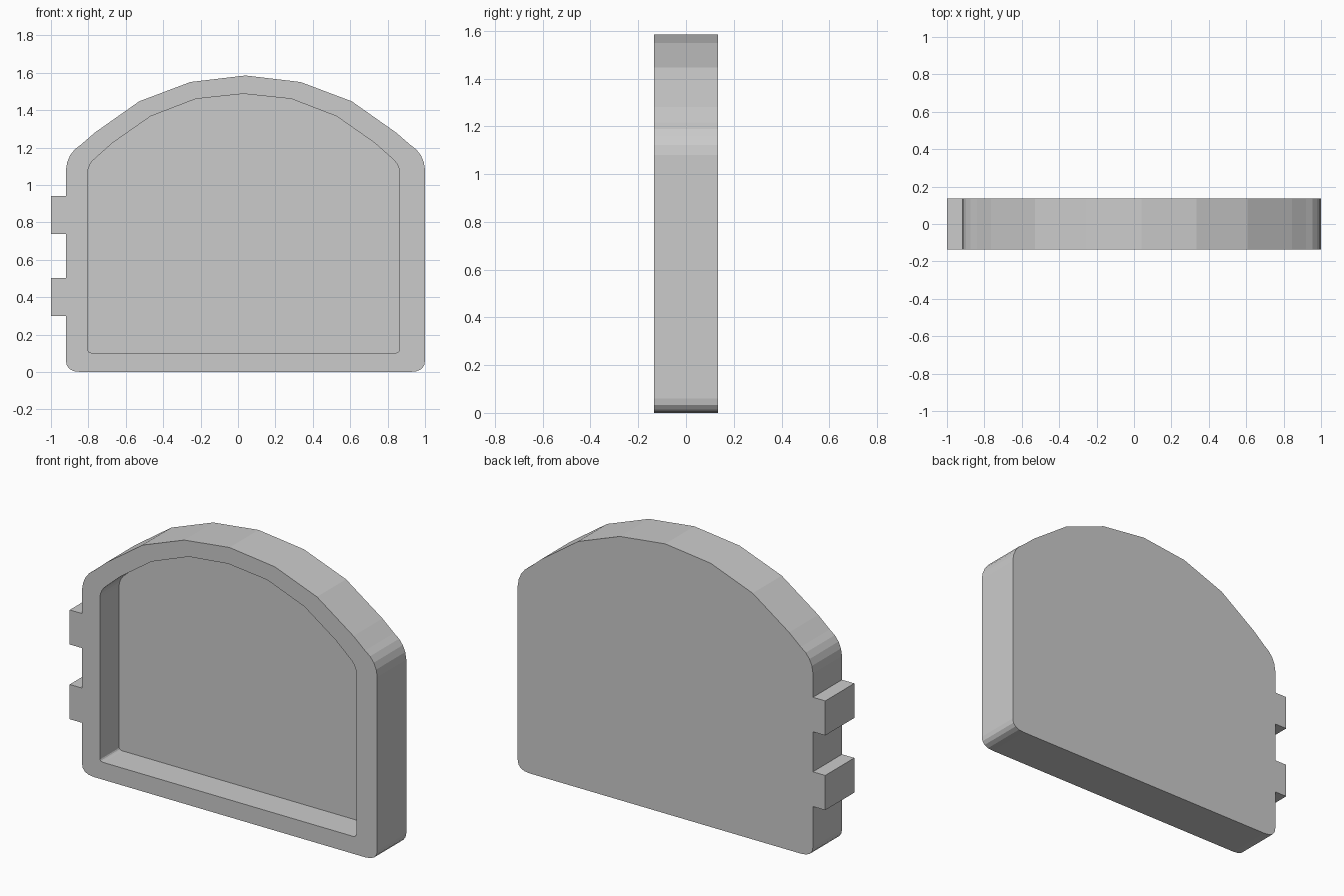
import bpy, bmesh

if "Cube" in bpy.data.objects:
    bpy.data.objects.remove(bpy.data.objects["Cube"])

FRONT, BACK, FLOOR = -0.135, 0.135, 0.043


def rounded(a, corner, b, steps=4):
    """Points of a rounded corner running from a to b."""
    pts = []
    for i in range(steps + 1):
        t = i / steps
        pts.append(tuple((1 - t) ** 2 * p + 2 * t * (1 - t) * c + t * t * q
                         for p, c, q in zip(a, corner, b)))
    return pts


def outline(cx, half, bottom, rx, rz, shoulder, arc, top):
    """Symmetric arched outline: the right half is drawn, then mirrored."""
    right = rounded((half - rx, bottom), (half, bottom), (half, bottom + rz))
    right += rounded(*shoulder) + arc
    left = [(-x, z) for x, z in reversed(right)]
    return [(cx + x, z) for x, z in right + [(0, top)] + left]


def new_object(name, bm):
    bmesh.ops.recalc_face_normals(bm, faces=bm.faces)
    mesh = bpy.data.meshes.new(name)
    bm.to_mesh(mesh)
    bm.free()
    obj = bpy.data.objects.new(name, mesh)
    bpy.context.collection.objects.link(obj)
    return obj


# Arched tray: outer wall, front rim, recess wall and floor
outer = outline(0.04, 0.96, 0, 0.08, 0.06,
                ((0.96, 1.08), (0.955, 1.17), (0.88, 1.215)),
                [(0.805, 1.28), (0.568, 1.447), (0.295, 1.55)], 1.585)
inner = outline(0.03, 0.834, 0.102, 0.022, 0.022,
                ((0.834, 1.065), (0.83, 1.115), (0.79, 1.145)),
                [(0.70, 1.225), (0.497, 1.367), (0.255, 1.46)], 1.487)
bm = bmesh.new()
loops = [[bm.verts.new((x, y, z)) for x, z in pts]
         for pts, y in ((outer, BACK), (outer, FRONT), (inner, FRONT), (inner, FLOOR))]
n = len(outer)
for a, b in zip(loops, loops[1:]):
    for i in range(n):
        j = (i + 1) % n
        bm.faces.new((a[i], a[j], b[j], b[i]))
bm.faces.new(loops[0])
bm.faces.new(loops[-1])
new_object("arched_tray", bm)

# Hinge tabs on the left edge
for name, z0, z1 in (("lower_hinge_tab", 0.298, 0.502), ("upper_hinge_tab", 0.737, 0.94)):
    bm = bmesh.new()
    bmesh.ops.create_cube(bm, size=1)
    for v in bm.verts:
        v.co = (-1.0 if v.co.x < 0 else -0.92,
                FRONT if v.co.y < 0 else BACK,
                z0 if v.co.z < 0 else z1)
    new_object(name, bm)
